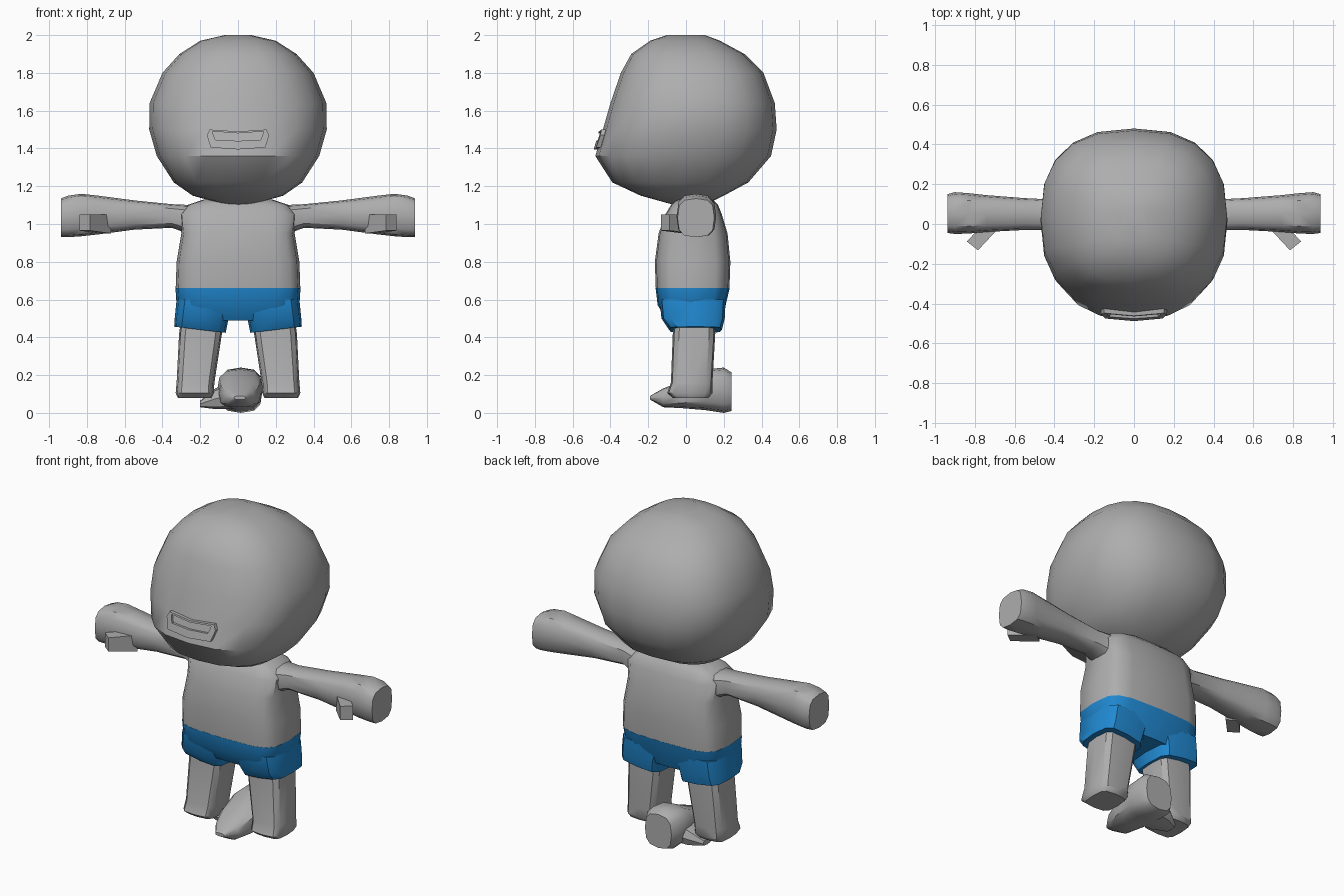
import bpy, bmesh
from math import cos, sin, pi, radians, copysign

cube = bpy.data.objects.get("Cube")
if cube:
    bpy.data.objects.remove(cube, do_unlink=True)


def material(name, rgb):
    m = bpy.data.materials.new(name)
    m.use_nodes = True
    m.diffuse_color = (*rgb, 1)
    m.node_tree.nodes["Principled BSDF"].inputs["Base Color"].default_value = (*rgb, 1)
    return m


GREY = material("grey", (0.42, 0.42, 0.42))
BLUE = material("blue", (0.015, 0.25, 0.64))


def ring(axis, pos, a0, a1, b0, b1, sides, power):
    """Rounded rectangle spanning a0..a1 by b0..b1, set across the axis."""
    points = []
    for i in range(sides):
        t = 2 * pi * i / sides
        u, v = [copysign(abs(w) ** (2 / power), w) for w in (cos(t), sin(t))]
        p = [(a0 + a1 + (a1 - a0) * u) / 2, (b0 + b1 + (b1 - b0) * v) / 2]
        p.insert("xyz".index(axis), pos)
        points.append(p)
    return points


def loft(name, rings, mat, mirror=False, angle=38):
    """Skin a row of rings, cap both ends, shade it and mirror it if asked."""
    bm = bmesh.new()
    loops = [[bm.verts.new(p) for p in r] for r in rings]
    for low, high in zip(loops, loops[1:]):
        for i in range(len(low)):
            bm.faces.new((low[i - 1], low[i], high[i], high[i - 1]))
    bm.faces.new(loops[0])
    bm.faces.new(loops[-1])
    bmesh.ops.recalc_face_normals(bm, faces=bm.faces)
    mesh = bpy.data.meshes.new(name)
    bm.to_mesh(mesh)
    bm.free()
    mesh.materials.append(mat)
    obj = bpy.data.objects.new(name, mesh)
    bpy.context.collection.objects.link(obj)
    bpy.ops.object.select_all(action="DESELECT")
    obj.select_set(True)
    bpy.context.view_layer.objects.active = obj
    bpy.ops.object.shade_smooth_by_angle(angle=radians(angle))
    if mirror:
        obj.modifiers.new("mirror", "MIRROR")
    return obj


def part(name, axis, sections, mat, sides=12, power=4, **kw):
    return loft(name, [ring(axis, *s, sides, power) for s in sections], mat, **kw)


# Head: half width, front and back at each height
head = [(1.10, .06, -.06, .10), (1.15, .24, -.24, .20), (1.22, .34, -.39, .33),
        (1.36, .43, -.48, .45), (1.50, .47, -.44, .48), (1.64, .468, -.40, .47),
        (1.80, .40, -.345, .41), (1.90, .31, -.29, .31), (1.97, .20, -.19, .18),
        (2.00, .07, -.10, .10)]
part("head", "z", [(z, -w, w, f, b) for z, w, f, b in head], GREY, sides=20, power=2.5)


# Mouth: raised lips around a sunken opening, following the face
def mouth_ring(half, depth):
    outline = half + [(-x, z) for x, z in half[-2:0:-1]]
    return [(x, -.48 + (z - 1.36) * .28 + .5 * x * x + depth, z) for x, z in outline]


lips = [(0, 1.395), (.145, 1.405), (.165, 1.47), (.15, 1.50), (0, 1.49)]
gap = [(0, 1.44), (.12, 1.445), (.13, 1.47), (.135, 1.49), (0, 1.48)]
loft("mouth", [mouth_ring(lips, .03), mouth_ring(lips, -.018),
               mouth_ring(gap, -.018), mouth_ring(gap, -.004)], GREY, angle=25)

# Torso and the hips of the shorts
torso = [(.66, .33, -.16, .23), (.80, .325, -.165, .235), (.95, .30, -.145, .22),
         (1.05, .31, -.11, .19), (1.10, .27, -.08, .17), (1.13, .18, -.05, .14)]
part("torso", "z", [(z, -w, w, f, b) for z, w, f, b in torso], GREY, sides=16)
hips = [(.49, .26, -.10, .18), (.57, .325, -.15, .21), (.66, .331, -.161, .231)]
part("shorts_hips", "z", [(z, -w, w, f, b) for z, w, f, b in hips], BLUE, sides=16)

# Shorts legs, flared, with the hem dropping towards the inside
hem = part("shorts_legs", "z", [(.44, .065, .338, -.09, .19), (.50, .05, .335, -.13, .205),
                                (.60, .02, .325, -.14, .21)], BLUE, mirror=True)
for v in hem.data.vertices:
    if v.co.z < .46:
        v.co.z += (v.co.x - .2) * .12

# Legs
part("legs", "z", [(.08, .14, .318, -.07, .12), (.105, .128, .33, -.10, .14),
                   (.16, .125, .325, -.08, .14), (.42, .085, .312, -.07, .155),
                   (.50, .08, .30, -.06, .15)], GREY, mirror=True)

# Arms with fists
part("arms", "x", [(.24, -.05, .15, .94, 1.10), (.35, -.03, .12, .98, 1.105),
                   (.55, -.03, .13, .97, 1.125), (.74, -.04, .145, .945, 1.15),
                   (.83, -.048, .155, .935, 1.16), (.90, -.05, .16, .93, 1.15),
                   (.938, -.045, .15, .93, 1.135)], GREY, power=3, mirror=True)

# Thumbs: small slanted blocks
thumb = []
for x, y, low in ((.70, .01, .95), (.812, -.11, .965)):
    thumb.append([(x + s * .028, y + s * .022, z)
                  for s, z in ((-1, low), (1, low), (1, 1.05), (-1, 1.05))])
loft("thumbs", thumb, GREY, mirror=True)

# Loose feet stacked between the legs
part("foot_main", "y", [(-.19, -.02, .04, .07, .09), (-.12, -.07, .09, .03, .13),
                        (-.02, -.10, .12, .025, .17), (.10, -.11, .13, .015, .23),
                        (.20, -.10, .13, 0, .24), (.24, -.07, .11, .01, .215)],
     GREY, power=2.8)
part("foot_side", "x", [(-.20, .04, .12, .03, .065), (-.12, .0, .17, .02, .13),
                        (.0, -.02, .18, .02, .17)], GREY, sides=8, power=3)
